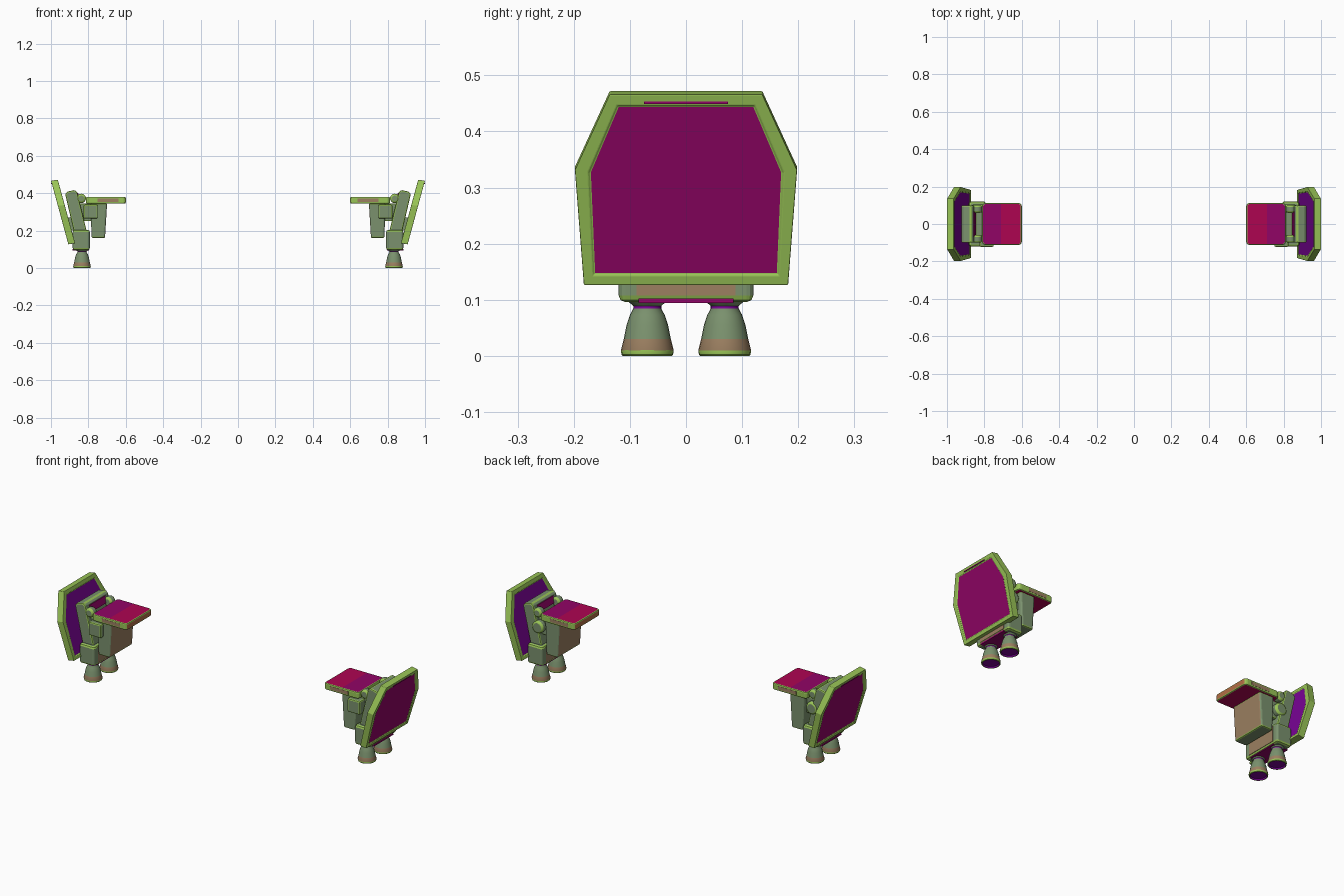
import bpy, bmesh, math
from mathutils import Matrix, Vector

old = bpy.data.objects.get("Cube")
if old:
    bpy.data.objects.remove(old)


def material(name, srgb):
    m = bpy.data.materials.new(name)
    m.use_nodes = True
    col = [((c + 0.055) / 1.055) ** 2.4 for c in srgb] + [1.0]
    m.diffuse_color = col
    m.node_tree.nodes["Principled BSDF"].inputs["Base Color"].default_value = col
    return m


MATS = [material("lime trim", (0.60, 0.77, 0.34)),
        material("grey green", (0.48, 0.57, 0.43)),
        material("dull brown", (0.61, 0.50, 0.38)),
        material("crimson", (0.68, 0.01, 0.32)),
        material("magenta purple", (0.57, 0.01, 0.40)),
        material("violet", (0.47, 0.01, 0.58)),
        material("burnt orange", (0.70, 0.43, 0.27))]
LIME, GREY, BROWN, CRIMSON, PURPLE, VIOLET, ORANGE = range(7)


def finish(name, bm, side, paint, bevel=0.0, smooth=False):
    """Paint faces by rule, mirror to the wanted side and make the object."""
    bmesh.ops.recalc_face_normals(bm, faces=bm.faces)
    bm.normal_update()
    for f in bm.faces:
        f.material_index = paint(f.normal, f.calc_center_median())
        f.smooth = smooth
    if side < 0:
        bmesh.ops.scale(bm, vec=(-1, 1, 1), verts=bm.verts)
        bmesh.ops.reverse_faces(bm, faces=bm.faces)
    me = bpy.data.meshes.new(name)
    bm.to_mesh(me)
    bm.free()
    for m in MATS:
        me.materials.append(m)
    ob = bpy.data.objects.new(name, me)
    bpy.context.collection.objects.link(ob)
    if bevel:
        mod = ob.modifiers.new("soft edges", 'BEVEL')
        mod.width, mod.segments, mod.material = bevel, 2, LIME
        mod.limit_method = 'ANGLE'
        mod.angle_limit = math.radians(40)
    if smooth:
        bpy.ops.object.select_all(action='DESELECT')
        ob.select_set(True)
        bpy.context.view_layer.objects.active = ob
        bpy.ops.object.shade_smooth_by_angle(angle=math.radians(35))


def solid(color):
    return lambda n, c: color


def prism(name, side, pts, y0, y1, paint, bevel=0.007, corner=0.0):
    """Extrude an x-z profile along y; corner rounds the upright edges."""
    bm = bmesh.new()
    face = bm.faces.new([bm.verts.new((x, y0, z)) for x, z in pts])
    ext = bmesh.ops.extrude_face_region(bm, geom=[face])
    bmesh.ops.translate(bm, vec=(0, y1 - y0, 0),
                        verts=[g for g in ext["geom"] if isinstance(g, bmesh.types.BMVert)])
    if corner:
        upright = [e for e in bm.edges
                   if abs((e.verts[0].co - e.verts[1].co).normalized().z) > 0.95]
        bmesh.ops.bevel(bm, geom=upright, offset=corner, segments=3, profile=0.5,
                        affect='EDGES')
    finish(name, bm, side, paint, bevel)


def rect(x0, x1, z0, z1):
    return [(x0, z0), (x1, z0), (x1, z1), (x0, z1)]


def cylinder(name, side, x, z, r, y0, y1):
    bm = bmesh.new()
    mat = Matrix.Translation((x, (y0 + y1) / 2, z)) @ Matrix.Rotation(math.pi / 2, 4, 'X')
    bmesh.ops.create_cone(bm, cap_ends=True, segments=20, radius1=r, radius2=r,
                          depth=y1 - y0, matrix=mat)
    finish(name, bm, side, solid(GREY), 0.01, True)


def shield(side):
    """Leaning plate with a raised rim and recessed panels on both faces."""
    half = [(0.182, 0.132), (0.198, 0.337), (0.136, 0.472)]
    outline = half + [(-y, z) for y, z in reversed(half)]
    bm = bmesh.new()
    base = bm.faces.new([bm.verts.new((0.871 + (z - 0.132) * 0.272, y, z)) for y, z in outline])
    ext = bmesh.ops.extrude_face_region(bm, geom=[base])
    bmesh.ops.translate(bm, vec=(0.036, 0, -0.006),
                        verts=[g for g in ext["geom"] if isinstance(g, bmesh.types.BMVert)])
    bmesh.ops.recalc_face_normals(bm, faces=bm.faces)
    big = [f for f in bm.faces if len(f.verts) == 6]
    bmesh.ops.inset_individual(bm, faces=big, thickness=0.024)
    bmesh.ops.inset_individual(bm, faces=big, thickness=0.003, depth=-0.003)
    marks = [f.calc_center_median() for f in big]

    def paint(n, c):
        if min((c - m).length for m in marks) < 0.001:
            return PURPLE if n.x > 0 else VIOLET
        return LIME
    finish("shield", bm, side, paint, 0.004)


def thruster(side, y):
    """Turned bell nozzle with a dark mouth underneath."""
    profile = [(0, 0.105), (0.035, 0.105), (0.033, 0.096), (0.025, 0.089), (0.025, 0.084),
               (0.031, 0.073), (0.037, 0.055), (0.042, 0.03), (0.047, 0.01), (0.046, 0.002),
               (0.044, 0), (0.041, 0.001), (0.039, 0.008), (0, 0.008)]
    bm = bmesh.new()
    vs = [bm.verts.new((r, 0, z)) for r, z in profile]
    es = [bm.edges.new(p) for p in zip(vs, vs[1:])]
    bmesh.ops.spin(bm, geom=vs + es, cent=(0, 0, 0), axis=(0, 0, 1),
                   angle=math.tau, steps=24)
    bmesh.ops.remove_doubles(bm, verts=bm.verts, dist=0.0005)
    bmesh.ops.translate(bm, vec=(0.834, y, 0), verts=bm.verts)

    def paint(n, c):
        r = (Vector((c.x, c.y)) - Vector((0.834, y))).length
        if 0.084 < c.z < 0.089 or (c.z < 0.01 and r < 0.041):
            return VIOLET
        if c.z < 0.009:
            return LIME
        return BROWN if c.z < 0.03 else GREY
    finish("thruster", bm, side, paint, 0, True)


def arm_paint(n, c):
    return BROWN if n.x < -0.9 else GREY


def wing_paint(n, c):
    if n.z > 0.9:
        return CRIMSON if c.x < 0.71 else PURPLE
    if n.z < -0.9:
        return CRIMSON
    return ORANGE if n.x < -0.9 else LIME


for s in (1, -1):
    shield(s)
    prism("shield_top_slot", s, rect(0.985, 0.9985, 0.449, 0.453), -0.075, 0.075,
          solid(PURPLE), 0)
    for y in (-0.069, 0.069):
        thruster(s, y)
    # thruster housing with its face panels and underside
    prism("thruster_housing", s, rect(0.792, 0.884, 0.096, 0.203), -0.12, 0.12,
          solid(GREY), 0.012, 0.012)
    prism("housing_panel", s, rect(0.790, 0.886, 0.108, 0.193), -0.088, 0.088, solid(BROWN), 0)
    prism("housing_underside", s, rect(0.797, 0.886, 0.094, 0.102), -0.085, 0.085,
          solid(PURPLE), 0)
    # leaning back unit
    prism("back_unit", s, [(0.805, 0.18), (0.874, 0.18), (0.924, 0.395), (0.912, 0.408),
                           (0.872, 0.417), (0.86, 0.405)], -0.1, 0.1, solid(GREY))
    prism("back_unit_panel", s, [(0.845, 0.365), (0.852, 0.365), (0.862, 0.4), (0.855, 0.4)],
          -0.068, 0.068, solid(PURPLE), 0)
    prism("shield_mount", s, [(0.865, 0.2), (0.895, 0.2), (0.912, 0.27), (0.885, 0.27)],
          -0.05, 0.05, solid(GREY), 0)
    # inner arm block with its joints
    prism("arm_block", s, [(0.711, 0.16), (0.782, 0.16), (0.79, 0.345), (0.7, 0.345)],
          -0.1, 0.1, arm_paint, 0.007, 0.01)
    prism("arm_link", s, rect(0.775, 0.85, 0.25, 0.345), -0.075, 0.075, solid(GREY))
    prism("side_box", s, rect(0.75, 0.826, 0.264, 0.338), -0.122, -0.07, solid(GREY))
    cylinder("side_disc", s, 0.834, 0.296, 0.034, 0.05, 0.104)
    for y in (-0.08, 0.08):
        cylinder("hinge", s, 0.838, 0.372, 0.025, y - 0.02, y + 0.02)
    # flat wing with two-tone top and side strips
    prism("wing_plate", s, [(0.6, 0.344), (0.812, 0.344), (0.812, 0.38), (0.71, 0.38),
                            (0.6, 0.38)], -0.112, 0.112, wing_paint, 0.006, 0.016)
    prism("wing_side_strip", s, rect(0.64, 0.75, 0.353, 0.371), -0.113, 0.113, solid(BROWN), 0)
